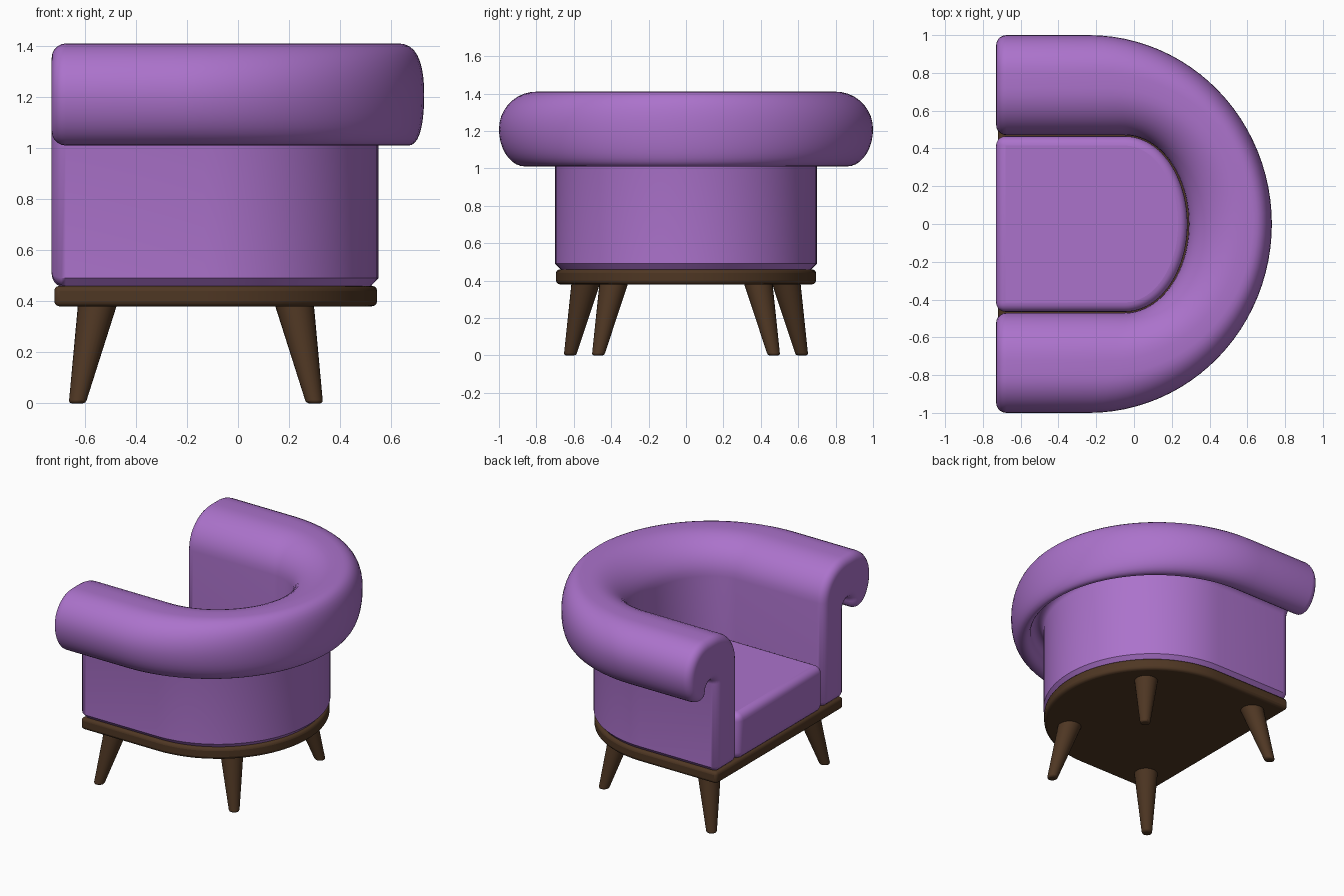
import bpy, bmesh, math
from mathutils import Vector

if "Cube" in bpy.data.objects:
    bpy.data.objects.remove(bpy.data.objects["Cube"])


def material(name, color):
    m = bpy.data.materials.new(name)
    m.diffuse_color = (*color, 1)
    m.use_nodes = True
    m.node_tree.nodes["Principled BSDF"].inputs["Base Color"].default_value = m.diffuse_color
    return m


PURPLE = material("purple fabric", (0.41, 0.17, 0.60))
BROWN = material("dark brown wood", (0.078, 0.038, 0.017))
FRONT = -0.73


def finish(bm, name, mat, bevel=0, segments=3):
    bmesh.ops.recalc_face_normals(bm, faces=bm.faces)
    me = bpy.data.meshes.new(name)
    bm.to_mesh(me)
    bm.free()
    ob = bpy.data.objects.new(name, me)
    bpy.context.collection.objects.link(ob)
    me.materials.append(mat)
    if bevel:
        mod = ob.modifiers.new("round", 'BEVEL')
        mod.width, mod.segments = bevel, segments
        mod.limit_method, mod.angle_limit = 'ANGLE', math.radians(40)
    bpy.ops.object.select_all(action='DESELECT')
    ob.select_set(True)
    bpy.context.view_layer.objects.active = ob
    bpy.ops.object.shade_smooth_by_angle(angle=math.radians(40))
    return ob


def arc(cx, cz, a, b, start, end, n):
    return [(cx + a * math.cos(math.radians(start + (end - start) * i / n)),
             cz + b * math.sin(math.radians(start + (end - start) * i / n)))
            for i in range(n + 1)]


# Wall section with rolled top: (distance from centre line, height)
profile = [(0.50, 0.46), (0.47, 0.49)]
profile += arc(0.72, 1.18, 0.25, 0.23, 180, 90, 10)
profile += arc(0.80, 1.21, 0.20, 0.20, 90, 0, 9)
profile += arc(0.86, 1.21, 0.14, 0.20, 0, -90, 9)[1:]
profile += arc(0.86, 1.07, 0.06, 0.06, -90, -180, 4)[1:]
profile += arc(0.75, 1.07, 0.05, 0.045, 0, 180, 8)[1:]
profile += [(0.70, 0.49), (0.67, 0.46)]


def inset(points, w):
    out = []
    for i, p in enumerate(points):
        p = Vector(p)
        a = (p - Vector(points[i - 1])).normalized()
        b = (Vector(points[(i + 1) % len(points)]) - p).normalized()
        na, nb = Vector((-a.y, a.x)), Vector((-b.y, b.x))
        out.append(p - (na + nb) * (w / (1 + na.dot(nb))))
    return out


def plan(d, ang):
    """Point on the U-shaped plan at side distance d; ang runs 90 to -90."""
    back = 0.29 + 1.13 * (d - 0.47) - (d - 0.47) * (d - 0.70)
    centre = -0.05 - 0.36 * (d - 0.47)
    t = math.radians(ang)
    return centre + (back - centre) * math.cos(t), d * math.sin(t)


# Rolled wall: rounded arm ends, sweep around the back
W = 0.055
bm = bmesh.new()
ends = []
for k in range(6):
    t = math.pi / 2 * k / 5
    ends.append((FRONT + W * (1 - math.cos(t)), inset(profile, W * (1 - math.sin(t)))))
rings = [[bm.verts.new((x, d, z)) for d, z in pts] for x, pts in ends]
for k in range(49):
    ang = 90 - 180 * k / 48
    rings.append([bm.verts.new((*plan(d, ang), z)) for d, z in profile])
rings += [[bm.verts.new((x, -d, z)) for d, z in pts] for x, pts in reversed(ends)]
n = len(profile)
for r, s in zip(rings, rings[1:]):
    for i in range(n):
        j = (i + 1) % n
        bm.faces.new((r[i], r[j], s[j], s[i]))
bm.faces.new(rings[0])
bm.faces.new(rings[-1])
finish(bm, "rolled_arm_and_back", PURPLE)


# D-shaped slabs: seat cushion and wooden base
def slab(name, mat, front, d, z0, z1, bevel, segments):
    bm = bmesh.new()
    pts = [(front, d)] + [plan(d, 90 - 180 * k / 48) for k in range(49)] + [(front, -d)]
    f = bm.faces.new([bm.verts.new((x, y, z0)) for x, y in pts])
    res = bmesh.ops.extrude_face_region(bm, geom=[f])
    top = [v for v in res["geom"] if isinstance(v, bmesh.types.BMVert)]
    bmesh.ops.translate(bm, verts=top, vec=(0, 0, z1 - z0))
    finish(bm, name, mat, bevel, segments)


slab("seat", PURPLE, FRONT, 0.465, 0.455, 0.77, 0.05, 5)
slab("wooden_base", BROWN, -0.72, 0.695, 0.38, 0.46, 0.02, 3)


# Splayed tapered legs
def leg(name, foot, top):
    bm = bmesh.new()
    bmesh.ops.create_cone(bm, cap_ends=True, segments=24, radius1=0.033,
                          radius2=0.077, depth=0.39)
    for v in bm.verts:
        c = foot if v.co.z < 0 else top
        v.co.x += c[0]
        v.co.y += c[1]
        v.co.z += 0.195
    finish(bm, name, BROWN, 0.01, 2)


for side, s in (("left", 1), ("right", -1)):
    leg("front_leg_" + side, (-0.63, 0.62 * s), (-0.55, 0.535 * s))
    leg("back_leg_" + side, (0.30, 0.47 * s), (0.22, 0.385 * s))
